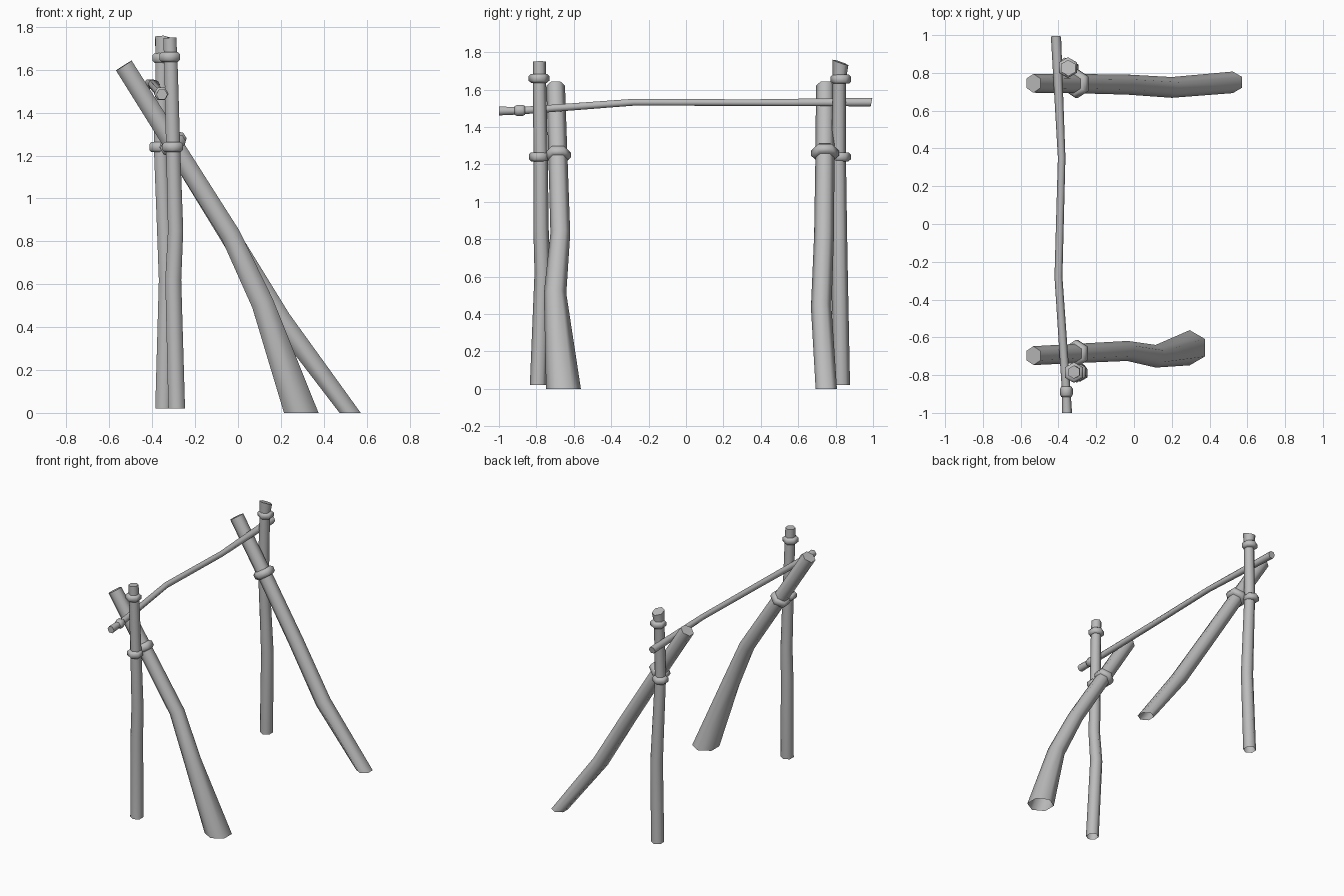
import bpy, bmesh, math
from mathutils import Vector

old = bpy.data.objects.get("Cube")
if old:
    bpy.data.objects.remove(old, do_unlink=True)

SIDES = 6
GREY = (0.5, 0.5, 0.5, 1)
mat = bpy.data.materials.new("weathered grey")
mat.use_nodes = True
mat.diffuse_color = GREY
mat.node_tree.nodes["Principled BSDF"].inputs["Base Color"].default_value = GREY


def log(name, path, side, cap_start=False, cap_end=True, start_normal=None, end_normal=None):
    """Six-sided tube through (x, y, z, radius) points, with one corner towards 'side'."""
    pts = [Vector(p[:3]) for p in path]
    bm = bmesh.new()
    rings = []
    last = len(pts) - 1
    for i, p in enumerate(pts):
        d_in = (p - pts[max(i - 1, 0)]).normalized()
        d_out = (pts[min(i + 1, last)] - p).normalized()
        t = (d_in + d_out).normalized()
        if i == 0 and start_normal:
            t = Vector(start_normal).normalized()
        if i == last and end_normal:
            t = Vector(end_normal).normalized()
        a = Vector(side)
        a = (a - t * a.dot(t)).normalized()
        b = t.cross(a)
        rings.append([bm.verts.new(p + path[i][3] * (
            a * math.cos(math.tau * k / SIDES) + b * math.sin(math.tau * k / SIDES)))
            for k in range(SIDES)])
    for lo, hi in zip(rings, rings[1:]):
        for k in range(SIDES):
            n = (k + 1) % SIDES
            bm.faces.new((lo[k], lo[n], hi[n], hi[k]))
    if cap_start:
        bm.faces.new(rings[0][::-1])
    if cap_end:
        bm.faces.new(rings[-1])
    me = bpy.data.meshes.new(name)
    bm.to_mesh(me)
    bm.free()
    me.materials.append(mat)
    ob = bpy.data.objects.new(name, me)
    bpy.context.collection.objects.link(ob)
    bpy.ops.object.select_all(action='DESELECT')
    ob.select_set(True)
    bpy.context.view_layer.objects.active = ob
    bpy.ops.object.shade_smooth_by_angle(angle=math.radians(66))
    return ob


def band(name, centre, axis, radius, half, side):
    """Bulging collar tied around a log."""
    c, t = Vector(centre), Vector(axis).normalized()
    steps = ((-1, 0.78), (-0.55, 1), (0.55, 1), (1, 0.78))
    log(name, [(*(c + t * half * s), radius * r) for s, r in steps], side, True, True)


X, Y, Z = (1, 0, 0), (0, 1, 0), (0, 0, 1)

# Upright posts
log("front_post", [(-.286, -.79, .02, .045), (-.302, -.767, .62, .043), (-.291, -.775, .85, .041),
                   (-.303, -.777, 1.25, .038), (-.312, -.783, 1.6, .036), (-.318, -.784, 1.75, .035)],
    Y, start_normal=Z)
log("back_post", [(-.347, .832, .02, .045), (-.332, .822, .62, .043), (-.342, .82, .85, .041),
                  (-.36, .817, 1.25, .038), (-.352, .82, 1.66, .036), (-.348, .826, 1.745, .045)],
    Y, start_normal=Z, end_normal=(0.1, 0.35, 1))

# Slanted legs, with feet cut level with the ground
log("front_leg", [(.295, -.655, 0, .093), (.115, -.7, .51, .06), (-.035, -.672, .83, .053),
                  (-.30, -.685, 1.25, .051), (-.5325, -.697, 1.62, .05)], Y, start_normal=Z)
log("back_leg", [(.523, .75, 0, .057), (.2, .723, .435, .055), (-.035, .738, .82, .053),
                 (-.30, .743, 1.25, .051), (-.5325, .745, 1.62, .05)], Y, start_normal=Z)

# Crossbar
log("crossbar", [(-.355, -1, 1.485, .027), (-.359, -.88, 1.487, .023), (-.40, -.28, 1.532, .021),
                 (-.383, .35, 1.53, .02), (-.413, .992, 1.533, .027)],
    X, True, True, start_normal=Y, end_normal=(0, 1, -.2))

# Collars on the posts, legs and crossbar
for name, x, y, z in (("front_post_upper_band", -.318, -.786, 1.66),
                      ("front_post_lower_band", -.304, -.785, 1.24),
                      ("back_post_upper_band", -.35, .828, 1.655),
                      ("back_post_lower_band", -.366, .826, 1.24)):
    band(name, (x, y, z), Z, .055, .024, Y)
for name, y, z, r in (("front_leg_band", -.685, 1.25, .07), ("back_leg_band", .743, 1.26, .075)):
    band(name, (-.303, y, z), (-.53, 0, .85), r, .028, Y)
band("crossbar_band", (-.358, -.888, 1.488), Y, .034, .028, X)
